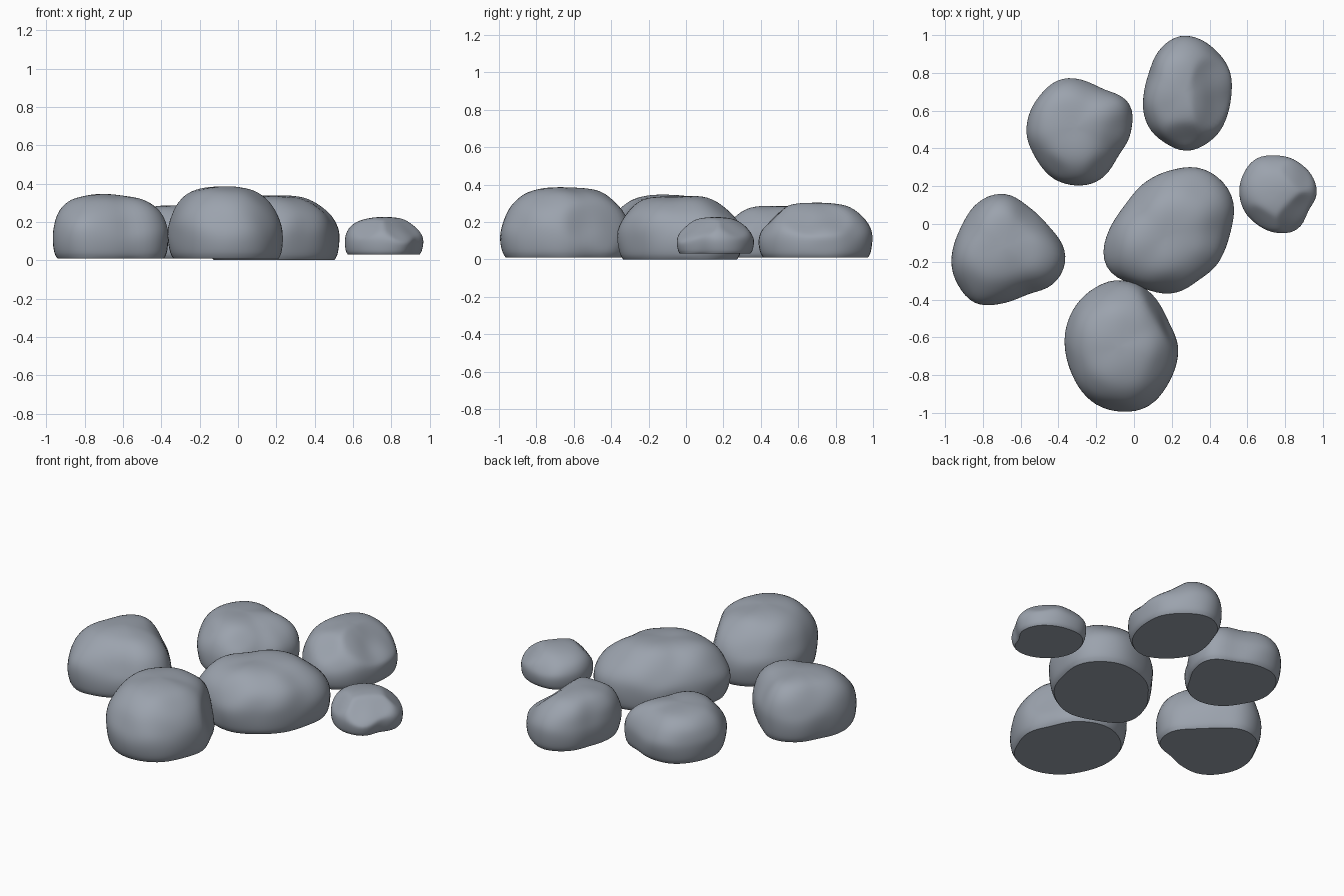
import bpy, bmesh
from math import sin, cos, radians, pi
from mathutils import Vector, noise

cube = bpy.data.objects.get("Cube")
if cube:
    bpy.data.objects.remove(cube, do_unlink=True)

# One blue-grey stone colour
STONE_COLOUR = (0.33, 0.365, 0.42, 1.0)
stone = bpy.data.materials.new("stone_grey")
stone.use_nodes = True
stone.diffuse_color = STONE_COLOUR
stone.node_tree.nodes["Principled BSDF"].inputs["Base Color"].default_value = STONE_COLOUR

SEGMENTS = 60
STEPS_PER_BAND = 4

# Side profile of a worn stone: (outline scale, height fraction)
PROFILE = [(.91, 0), (.965, .08), (1, .3), (.975, .5), (.85, .73),
           (.62, .91), (.33, .985), (.02, 1)]


def spline(a, b, c, d, t):
    """Catmull-Rom blend between b and c."""
    return b + .5 * t * (c - a + t * (2 * a - 5 * b + 4 * c - d
                                      + t * (3 * (b - c) + d - a)))


def outline_radius(radii, angle):
    """Smooth closed outline through evenly spaced radii."""
    count = len(radii)
    position = (angle / (2 * pi)) * count
    first = int(position)
    ring = [radii[(first + k) % count] for k in (-1, 0, 1, 2)]
    return spline(*ring, position - first)


def smooth_profile():
    """Subdivide the side profile."""
    last = len(PROFILE) - 1
    result = []
    for band in range(last):
        picks = [PROFILE[min(max(band + k, 0), last)] for k in (-1, 0, 1, 2)]
        for step in range(STEPS_PER_BAND):
            t = step / STEPS_PER_BAND
            result.append([spline(*values, t) for values in zip(*picks)])
    result.append(PROFILE[-1])
    return result


def flatten(point, facet):
    """Press a point back onto a worn flat facet, slightly softened."""
    heading, tilt, distance = facet
    h, t = radians(heading), radians(tilt)
    normal = Vector((cos(h) * cos(t), sin(h) * cos(t), sin(t)))
    excess = point.dot(normal) - distance
    return point - normal * excess * .85 if excess > 0 else point


def make_stone(name, centre, base, top, lean, radii, facets=()):
    """Loft a domed stone with a flat underside."""
    bm = bmesh.new()
    middle = Vector((*centre, base))
    rings = []
    for scale, height in smooth_profile():
        shift = Vector((*lean, 0)) * height ** 2
        ring = []
        for i in range(SEGMENTS):
            angle = 2 * pi * i / SEGMENTS
            radius = outline_radius(radii, angle) * scale
            point = Vector((cos(angle) * radius, sin(angle) * radius,
                            height * (top - base))) + shift
            for facet in facets:
                point = flatten(point, facet)
            # Gentle lumps, fading out toward the underside
            lump = noise.noise((point + middle) * 6) * .016 * min(1, height * 2)
            point += Vector((cos(angle) * scale, sin(angle) * scale, .6)) * lump
            ring.append(bm.verts.new(point + middle))
        rings.append(ring)

    for low, high in zip(rings, rings[1:]):
        for i in range(SEGMENTS):
            j = (i + 1) % SEGMENTS
            bm.faces.new((low[i], low[j], high[j], high[i])).smooth = True
    bm.faces.new(rings[-1]).smooth = True

    # Soften the dome and facets, keep the underside flat
    dome = [v for ring in rings[2:] for v in ring]
    for _ in range(3):
        bmesh.ops.smooth_vert(bm, verts=dome, factor=.5, use_axis_x=True,
                              use_axis_y=True, use_axis_z=True)
    bm.faces.new(list(reversed(rings[0]))).smooth = False

    mesh = bpy.data.meshes.new(name)
    bm.to_mesh(mesh)
    bm.free()
    mesh.materials.append(stone)
    obj = bpy.data.objects.new(name, mesh)
    bpy.context.collection.objects.link(obj)


# Outline radii run counter-clockwise from +x
make_stone("centre_stone", (.19, -.03), 0, .34, (-.01, -.02),
           (.325, .38, .37, .315, .28, .27, .32, .385, .345, .335, .31, .31))

make_stone("front_stone", (-.06, -.65), .01, .385, (-.02, 0),
           (.3, .285, .33, .355, .34, .32, .305, .305, .33, .345, .34, .305),
           [(30, 15, .285)])

make_stone("right_stone", (-.68, -.14), .01, .345, (-.01, .02),
           (.32, .26, .255, .3, .295, .265, .285, .31, .32, .28, .265, .32),
           [(300, 40, .345)])

make_stone("back_right_stone", (-.28, .48), .01, .288, (-.03, .03),
           (.265, .305, .265, .28, .3, .29, .285, .27, .285, .285, .26, .235),
           [(235, 45, .3), (310, 45, .27)])

make_stone("back_left_stone", (.28, .7), .01, .3, (-.03, -.01),
           (.24, .26, .275, .3, .27, .225, .23, .26, .285, .315, .285, .25),
           [(0, 50, .235), (270, 50, .315)])

make_stone("small_left_stone", (.76, .16), .03, .222, (.01, 0),
           (.205, .21, .2, .2, .215, .21, .205, .2, .2, .21, .215, .18),
           [(315, 45, .185), (235, 45, .2), (45, 50, .2)])
